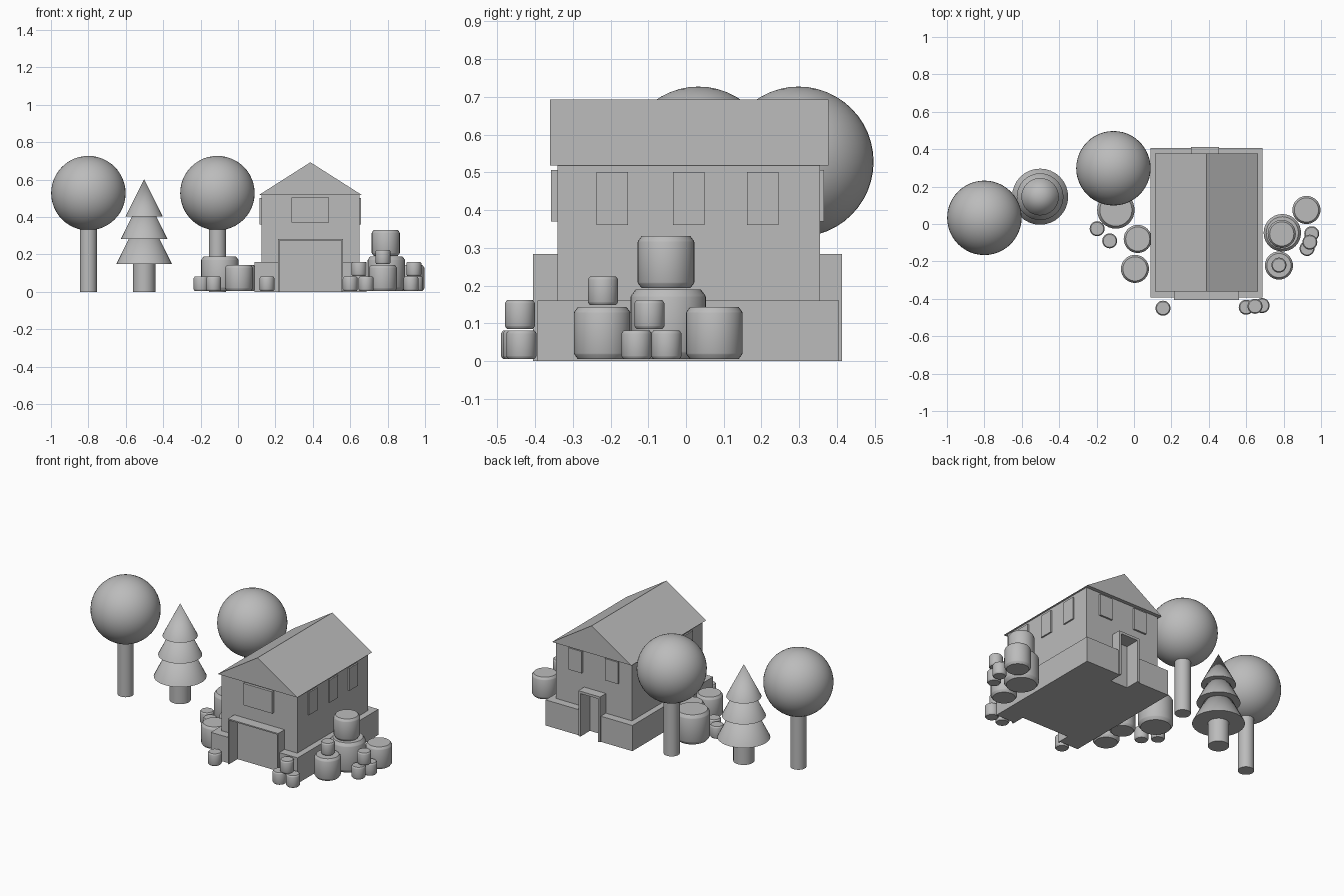
import bpy, bmesh, math

cube = bpy.data.objects.get("Cube")
if cube:
    bpy.data.objects.remove(cube, do_unlink=True)

grey = bpy.data.materials.new("plain_grey")
grey.use_nodes = True
colour = (0.5, 0.5, 0.5, 1)
grey.diffuse_color = colour
grey.node_tree.nodes["Principled BSDF"].inputs["Base Color"].default_value = colour


def finish(name, bm, smooth=False):
    bmesh.ops.recalc_face_normals(bm, faces=bm.faces)
    mesh = bpy.data.meshes.new(name)
    bm.to_mesh(mesh)
    bm.free()
    mesh.materials.append(grey)
    obj = bpy.data.objects.new(name, mesh)
    bpy.context.collection.objects.link(obj)
    if smooth:
        bpy.ops.object.select_all(action='DESELECT')
        obj.select_set(True)
        bpy.context.view_layer.objects.active = obj
        bpy.ops.object.shade_smooth_by_angle(angle=math.radians(30))
    return obj


def prism(name, outline, axis, start, end):
    """Extrude a closed outline along x (0), y (1) or z (2)."""
    bm = bmesh.new()

    def point(u, v, w):
        return ((w, u, v), (u, w, v), (u, v, w))[axis]
    face = bm.faces.new([bm.verts.new(point(u, v, start)) for u, v in outline])
    new = bmesh.ops.extrude_face_region(bm, geom=[face])["geom"]
    step = point(0, 0, end - start)
    bmesh.ops.translate(bm, vec=step, verts=[g for g in new if isinstance(g, bmesh.types.BMVert)])
    return finish(name, bm)


def box(name, x0, x1, y0, y1, z0, z1):
    return prism(name, [(x0, y0), (x1, y0), (x1, y1), (x0, y1)], 2, z0, z1)


def lathe(name, profile, x, y, z, sides=32):
    """Spin a (radius, height) profile about a vertical axis."""
    bm = bmesh.new()
    pts = [bm.verts.new((r, 0, h)) for r, h in profile]
    edges = [bm.edges.new(pair) for pair in zip(pts, pts[1:])]
    bmesh.ops.spin(bm, geom=pts + edges, axis=(0, 0, 1), cent=(0, 0, 0),
                   angle=math.tau, steps=sides)
    bmesh.ops.remove_doubles(bm, verts=bm.verts, dist=1e-5)
    obj = finish(name, bm, True)
    obj.location = (x, y, z)
    return obj


# House: centre line, walls, plinth and solid gable roof
MID = 0.387
walls = box("house_walls", MID - 0.262, MID + 0.262, -0.341, 0.355, 0, 0.52)
plinth = box("stone_plinth", MID - 0.3, MID + 0.3, -0.393, 0.405, 0, 0.16)
prism("gable_roof", [(MID - 0.275, 0.518), (MID + 0.275, 0.518), (MID, 0.693)], 1, -0.36, 0.378)


# Doorways: surround, with a recess cut through surround, plinth and walls
def doorway(name, cx, half, outer, inner, rim, top):
    lo, hi = sorted((outer, inner))
    surround = box(name + "_surround", cx - half, cx + half, lo, hi, 0, top)
    far = outer + math.copysign(0.05, outer)
    a, b = sorted((far, inner))
    cutter = box(name + "_cutter", cx - half + rim, cx + half - rim, a, b, -0.05, top - rim)
    cutter.hide_render = True
    cutter.hide_set(True)
    for obj in (surround, plinth, walls):
        cut = obj.modifiers.new(name + "_recess", 'BOOLEAN')
        cut.operation = 'DIFFERENCE'
        cut.solver = 'EXACT'
        cut.object = cutter


doorway("garage", MID, 0.174, -0.405, -0.32, 0.008, 0.283)
doorway("back_door", 0.38, 0.075, 0.413, 0.32, 0.015, 0.283)

# Windows: raised panes on every wall
box("front_window", MID - 0.1, MID + 0.1, -0.358, -0.33, 0.37, 0.506)
for i, x in enumerate((0.26, 0.51)):
    box(f"back_window_{i}", x - 0.045, x + 0.045, 0.34, 0.366, 0.37, 0.506)
for i, y in enumerate((-0.195, 0.007, 0.203)):
    for side, label in ((-1, "right"), (1, "left")):
        x0, x1 = sorted((MID + side * 0.25, MID + side * 0.271))
        box(f"{label}_window_{i}", x0, x1, y - 0.042, y + 0.042, 0.36, 0.501)


# Round trees
for i, (x, y) in enumerate(((-0.8, 0.033), (-0.11, 0.298))):
    lathe(f"round_tree_trunk_{i}", [(0, 0), (0.046, 0), (0.046, 0.4), (0, 0.4)], x, y, 0)
    arc = [(0.199 * math.sin(math.pi * k / 24), -0.199 * math.cos(math.pi * k / 24))
           for k in range(25)]
    lathe(f"round_tree_crown_{i}", arc, x, y, 0.528, 48)

# Pine tree
PX, PY = -0.502, 0.146
lathe("pine_trunk", [(0, 0), (0.06, 0), (0.06, 0.2), (0, 0.2)], PX, PY, 0)
for i, (r, z) in enumerate(((0.15, 0.148), (0.125, 0.283), (0.1, 0.402))):
    lathe(f"pine_tier_{i}", [(0, 0), (r, 0), (0, r * 2)], PX, PY, z)


# Barrels: x, y, base height, grouped by size
def barrel(name, x, y, z, r, h):
    b = r * 0.16
    lathe(name, [(0, 0), (r * 0.86, 0), (r * 0.98, b), (r, b * 1.3), (r, h - b * 1.3),
                 (r * 0.98, h - b), (r * 0.86, h), (0, h)], x, y, z)


sizes = {
    "large_barrel": (0.1, 0.185, [(0.793, -0.047, 0), (-0.097, 0.075, 0)]),
    "medium_barrel": (0.075, 0.138, [(0.79, -0.053, 0.188), (0.775, -0.222, 0), (0.922, 0.075, 0),
                                     (0.02, -0.08, 0), (0.005, -0.24, 0)]),
    "small_barrel": (0.04, 0.076, [(0.775, -0.22, 0.143), (0.95, -0.052, 0), (0.925, -0.131, 0),
                                   (0.94, -0.097, 0.08), (0.6, -0.445, 0), (0.685, -0.436, 0),
                                   (0.647, -0.44, 0.08), (0.155, -0.45, 0), (-0.197, -0.025, 0),
                                   (-0.13, -0.09, 0)]),
}
for name, (r, h, places) in sizes.items():
    for i, (x, y, z) in enumerate(places):
        barrel(f"{name}_{i}", x, y, z + 0.005, r, h)
